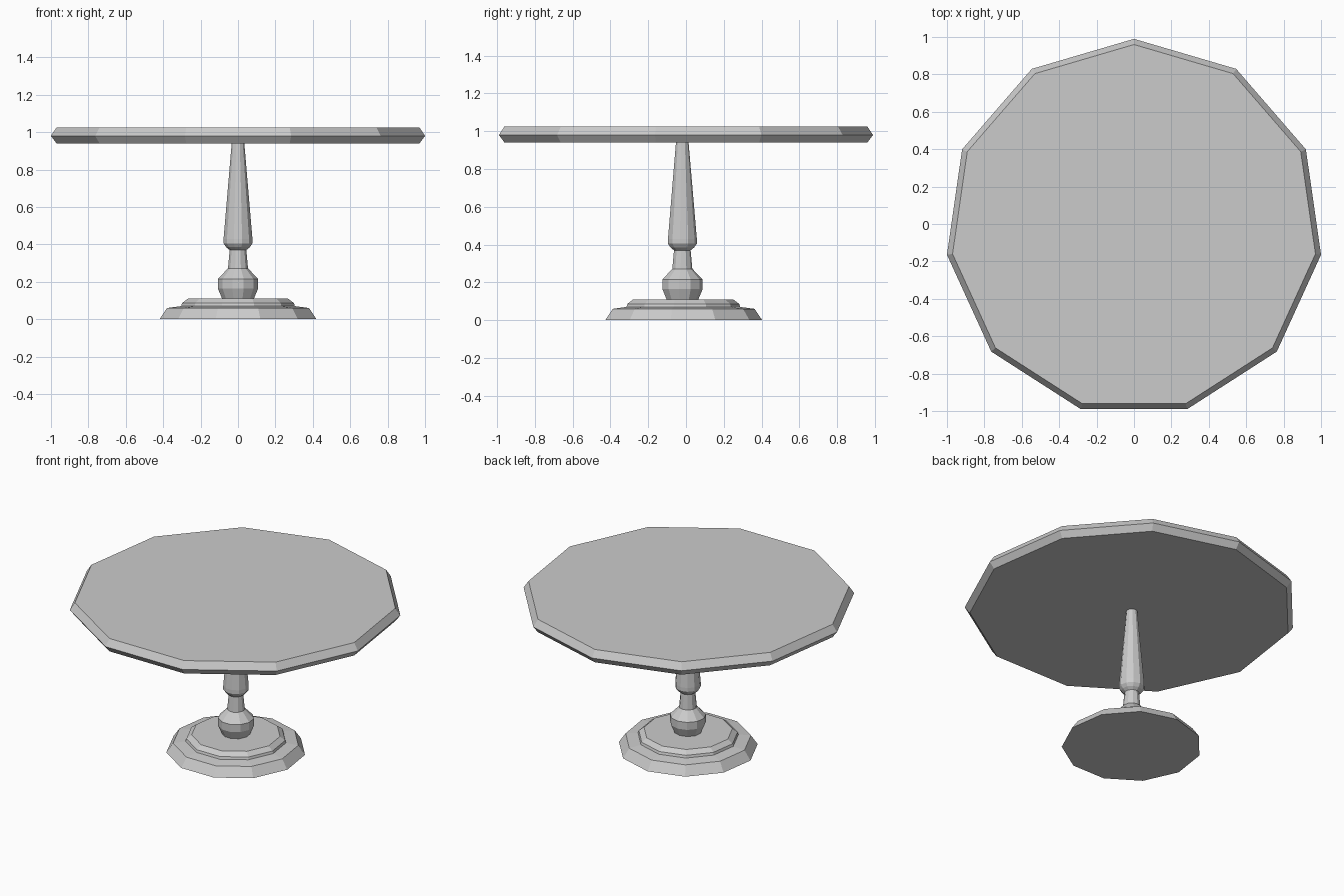
import bpy, bmesh
from math import cos, sin, pi

if "Cube" in bpy.data.objects:
    bpy.data.objects.remove(bpy.data.objects["Cube"])

SIDES = 11
CENTRE_Y = -0.0205  # an odd-sided ring is off-centre in its bounding box


def turned(name, profile):
    """Closed flat-faced solid of revolution from (radius, z) points."""
    bm = bmesh.new()
    rings = []
    for r, z in profile:
        angles = [pi / 2 + 2 * pi * i / SIDES for i in range(SIDES)]
        rings.append([bm.verts.new((r * cos(a), r * sin(a) + CENTRE_Y, z)) for a in angles])
    for low, high in zip(rings, rings[1:]):
        for i in range(SIDES):
            j = (i + 1) % SIDES
            bm.faces.new((low[i], low[j], high[j], high[i]))
    bm.faces.new(rings[0][::-1])
    bm.faces.new(rings[-1])
    mesh = bpy.data.meshes.new(name)
    bm.to_mesh(mesh)
    bm.free()
    obj = bpy.data.objects.new(name, mesh)
    bpy.context.collection.objects.link(obj)
    return obj


# Stepped foot
turned("base", [(0.424, 0), (0.383, 0.06), (0.307, 0.07), (0.302, 0.086), (0.27, 0.11)])

# Turned column: bulb, neck, collar and tapered shaft
turned("column", [(0.085, 0.108), (0.109, 0.165), (0.109, 0.215), (0.054, 0.272),
                  (0.045, 0.37), (0.064, 0.385), (0.078, 0.405), (0.078, 0.43),
                  (0.034, 0.942)])

# Bevelled tabletop
turned("tabletop", [(0.98, 0.94), (1.0103, 0.98), (0.98, 1.026)])
